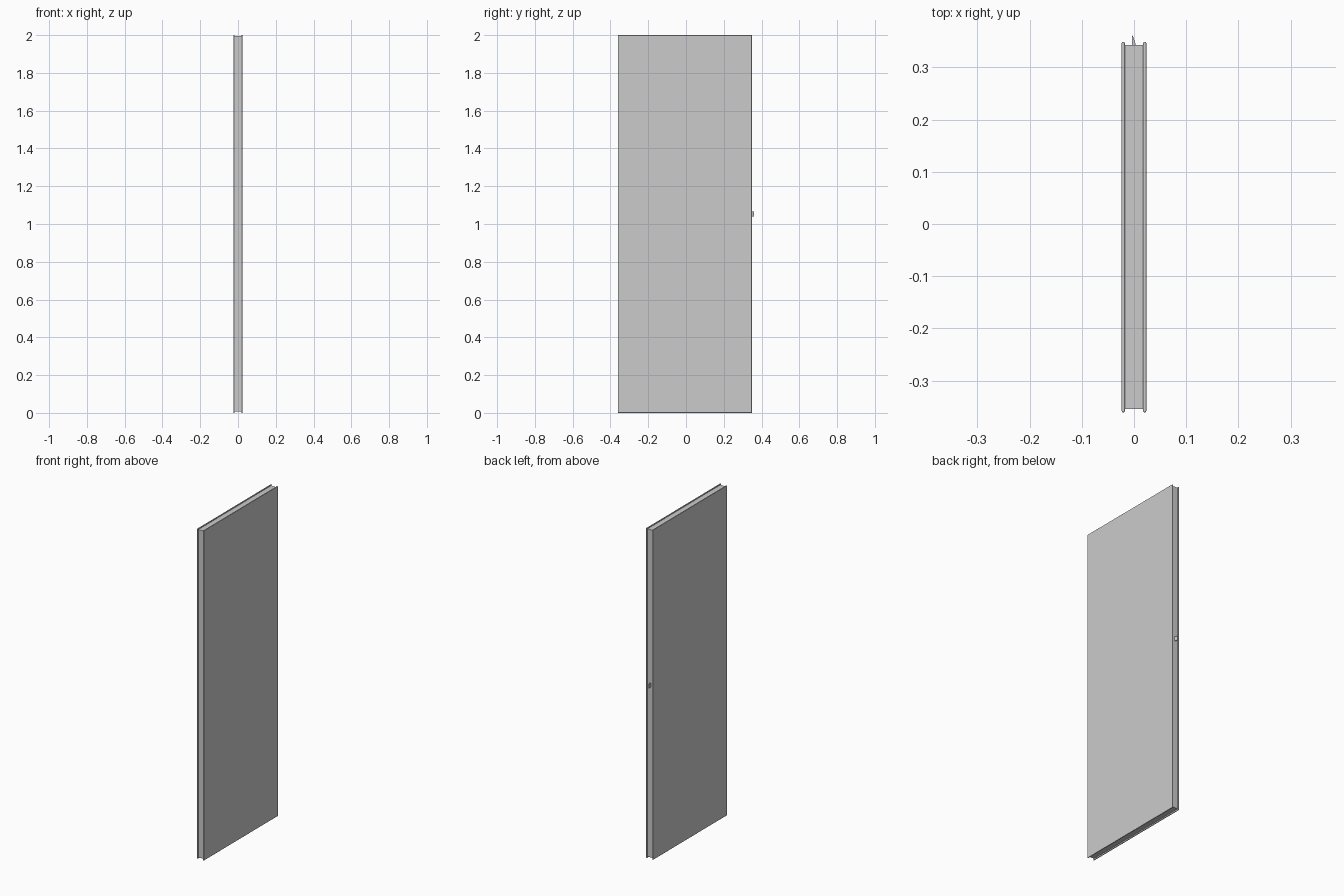
import bpy, bmesh

if "Cube" in bpy.data.objects:
    bpy.data.objects.remove(bpy.data.objects["Cube"])


def finish(name, bm):
    bmesh.ops.recalc_face_normals(bm, faces=bm.faces)
    mesh = bpy.data.meshes.new(name)
    bm.to_mesh(mesh)
    bm.free()
    ob = bpy.data.objects.new(name, mesh)
    bpy.context.collection.objects.link(ob)
    return ob


def box(name, lo, hi, bevel=0):
    bm = bmesh.new()
    bmesh.ops.create_cube(bm, size=1)
    for v in bm.verts:
        for i in range(3):
            v.co[i] = lo[i] if v.co[i] < 0 else hi[i]
    if bevel:
        bmesh.ops.bevel(bm, geom=bm.edges[:], offset=bevel, segments=3,
                        profile=0.5, affect='EDGES')
    return finish(name, bm)


def prism(name, profile, z0, z1):
    bm = bmesh.new()
    face = bm.faces.new([bm.verts.new((x, y, z0)) for x, y in profile])
    ext = bmesh.ops.extrude_face_region(bm, geom=[face])
    for v in ext["geom"]:
        if isinstance(v, bmesh.types.BMVert):
            v.co.z = z1
    return finish(name, bm)


Y0, Y1 = -0.361, 0.349     # door leaf edges
LIP = 0.006                # overhang of the face sheets past the core

# Two face sheets with rounded folded edges
for name, x0, x1 in (("left_face_sheet", -0.0235, -0.0175),
                     ("right_face_sheet", 0.0175, 0.0235)):
    box(name, (x0, Y0, 0), (x1, Y1, 2), bevel=0.0025)

# Recessed core forming the edge channel
box("door_core", (-0.018, Y0 + LIP, 0.008), (0.018, Y1 - LIP, 1.994))

# Wedge shaped spring latch on the closing edge
prism("latch_bolt", [(-0.004, 0.34), (0.004, 0.34), (0.003, 0.345),
                     (-0.0025, 0.361), (-0.004, 0.361)], 1.04, 1.065)
